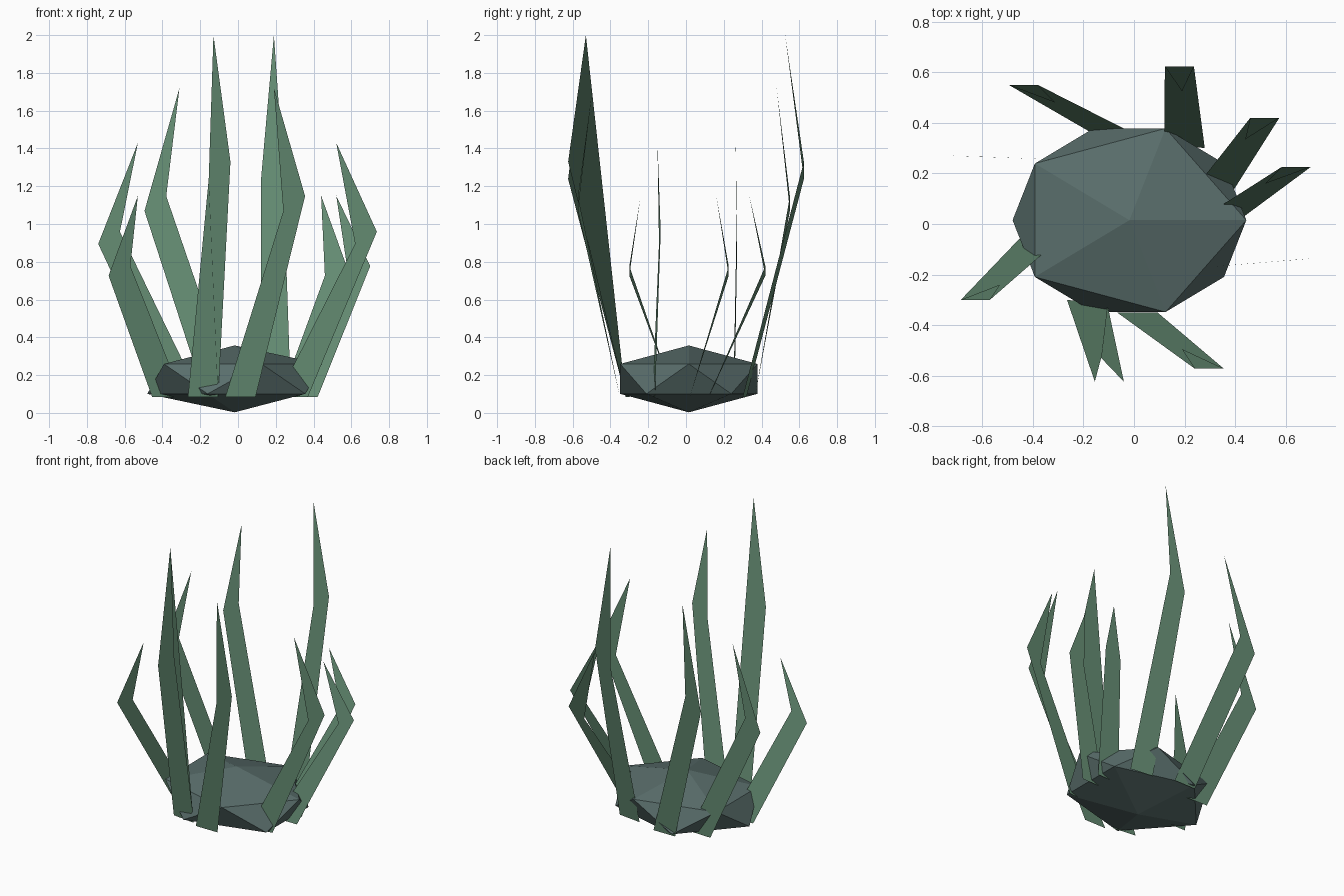
import bpy
import bmesh
from mathutils import Matrix

if "Cube" in bpy.data.objects:
    bpy.data.objects.remove(bpy.data.objects["Cube"])


def make_material(name, color):
    mat = bpy.data.materials.new(name)
    mat.diffuse_color = (*color, 1.0)
    mat.use_nodes = True
    mat.node_tree.nodes["Principled BSDF"].inputs["Base Color"].default_value = mat.diffuse_color
    return mat


def make_object(name, bm, mat):
    mesh = bpy.data.meshes.new(name)
    bm.to_mesh(mesh)
    bm.free()
    mesh.materials.append(mat)
    obj = bpy.data.objects.new(name, mesh)
    bpy.context.collection.objects.link(obj)
    return obj


stone = make_material("slate_grey", (0.100, 0.155, 0.148))
green = make_material("weed_green", (0.130, 0.265, 0.172))

# Rock: squashed 20-sided ball
bm = bmesh.new()
bmesh.ops.create_icosphere(
    bm, subdivisions=1, radius=1.0,
    matrix=Matrix.Translation((-0.018, 0.015, 0.18)) @ Matrix.Diagonal((0.517, 0.427, 0.177, 1)))
make_object("rock", bm, stone)

BASE_Z = 0.085
BASE_WIDTH = 0.16
BEND_WIDTH = 0.115


# Leaf: one five-sided face leaning outwards, then turning back in to a point
def leaf(name, base, bend, tip, top, base_dy=0.0, bend_dy=0.0):
    rise = top - BASE_Z
    corners = [
        (base[0], base[1], BASE_Z),
        (base[0] + BASE_WIDTH, base[1] + base_dy, BASE_Z),
        (bend[0] + BEND_WIDTH, bend[1] + bend_dy, BASE_Z + rise * 0.65),
        (tip[0], tip[1], top),
        (bend[0], bend[1], BASE_Z + rise * 0.602),
    ]
    bm = bmesh.new()
    bm.faces.new([bm.verts.new(c) for c in corners])
    make_object(name, bm, green)


# Left base corner, left bend corner, tip, tip height, sideways tilt of base and bend
leaves = [
    ((0.12, 0.32), (0.122, 0.624), (0.19, 0.525), 2.00, -0.02),
    ((0.225, 0.12), (0.46, 0.42), (0.44, 0.335), 1.15),
    ((0.262, 0.02), (0.585, 0.226), (0.52, 0.16), 1.15),
    ((0.21, -0.177), (0.62, -0.143), (0.52, -0.151), 1.43, 0.013, 0.009),
    ((-0.067, -0.35), (0.24, -0.572), (0.19, -0.495), 1.72),
    ((-0.265, -0.30), (-0.155, -0.624), (-0.13, -0.53), 2.00, -0.02),
    ((-0.455, -0.06), (-0.685, -0.30), (-0.53, -0.24), 1.15),
    ((-0.36, 0.257), (-0.74, 0.271), (-0.53, 0.263), 1.43, -0.006, -0.004),
    ((-0.175, 0.365), (-0.495, 0.55), (-0.31, 0.48), 1.72),
]
for i, spec in enumerate(leaves, 1):
    leaf(f"leaf_{i}", *spec)
